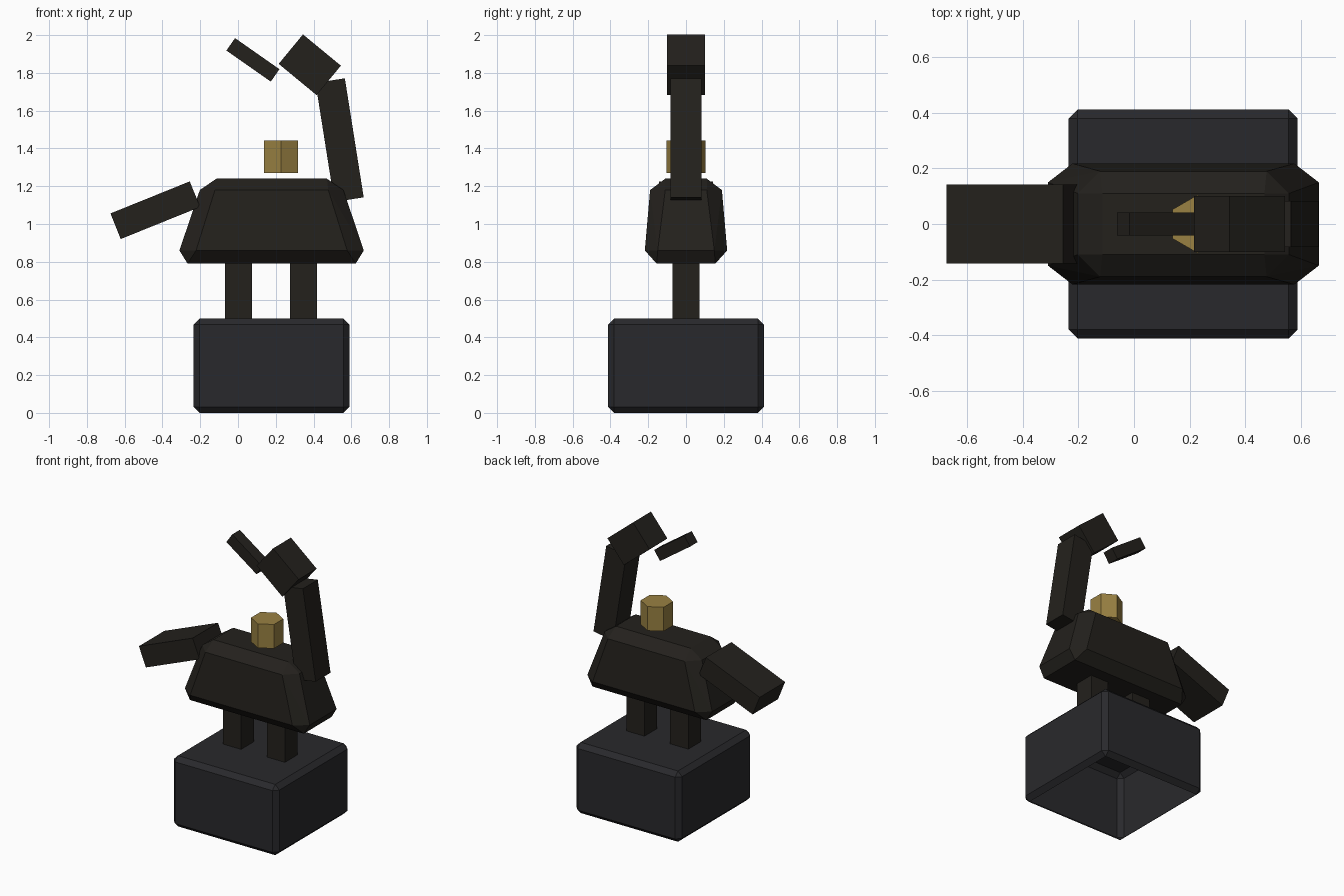
import bpy, bmesh, math
from mathutils import Vector

if "Cube" in bpy.data.objects:
    bpy.data.objects.remove(bpy.data.objects["Cube"])


def material(name, rgb):
    m = bpy.data.materials.new(name)
    m.diffuse_color = (*rgb, 1)
    m.use_nodes = True
    m.node_tree.nodes["Principled BSDF"].inputs["Base Color"].default_value = m.diffuse_color
    return m


PLINTH = material("plinth_grey", (0.022, 0.022, 0.025))
DARK = material("dark_bronze", (0.017, 0.015, 0.012))
BRASS = material("brass", (0.32, 0.22, 0.055))


def finish(bm, name, mat, loc=(0, 0, 0), tilt=0):
    bmesh.ops.recalc_face_normals(bm, faces=bm.faces)
    mesh = bpy.data.meshes.new(name)
    bm.to_mesh(mesh)
    bm.free()
    mesh.materials.append(mat)
    ob = bpy.data.objects.new(name, mesh)
    ob.location = loc
    ob.rotation_euler = (0, math.radians(tilt), 0)
    bpy.context.collection.objects.link(ob)
    return ob


def block(name, mat, size, loc, tilt=0, bevel=0, open_bottom=False):
    bm = bmesh.new()
    bmesh.ops.create_cube(bm, size=1)
    bmesh.ops.scale(bm, vec=size, verts=bm.verts)
    if bevel:
        bmesh.ops.bevel(bm, geom=bm.edges[:], offset=bevel, segments=1,
                        affect='EDGES', profile=0.5)
    bmesh.ops.recalc_face_normals(bm, faces=bm.faces)
    if open_bottom:
        low = [f for f in bm.faces if f.normal.z < -0.99]
        bmesh.ops.delete(bm, geom=low, context='FACES_ONLY')
    return finish(bm, name, mat, loc, tilt)


# hollow chamfered plinth
block("plinth", PLINTH, (0.825, 0.825, 0.5), (0.177, 0, 0.25),
      bevel=0.032, open_bottom=True)

# tapered body with chamfered edges: hull of mirrored corner points
corner_points = [
    (0.445, 0.155, 0.79), (0.488, 0.150, 0.86), (0.400, 0.218, 0.86),
    (0.380, 0.110, 1.18), (0.300, 0.190, 1.18), (0.292, 0.110, 1.24),
]
bm = bmesh.new()
for x, y, z in corner_points:
    for sx in (-1, 1):
        for sy in (-1, 1):
            bm.verts.new(Vector((0.178 + sx * x, sy * y, z)))
bmesh.ops.convex_hull(bm, input=bm.verts[:])
bmesh.ops.dissolve_limit(bm, angle_limit=math.radians(2),
                         verts=bm.verts[:], edges=bm.edges[:])
finish(bm, "body", DARK)

# legs
for name, x in (("rear_leg", 0.003), ("front_leg", 0.346)):
    block(name, DARK, (0.142, 0.142, 0.36), (x, 0, 0.65))

# tail, neck, head and beak
block("tail", DARK, (0.453, 0.284, 0.146), (-0.438, 0, 1.073), tilt=-22)
block("neck", DARK, (0.157, 0.166, 0.638), (0.538, 0, 1.444), tilt=-9)
block("head", DARK, (0.26, 0.2, 0.202), (0.38, 0, 1.843), tilt=39.5)
block("beak", DARK, (0.287, 0.084, 0.08), (0.079, 0, 1.869), tilt=35)

# floating hexagonal brass peg
bm = bmesh.new()
bmesh.ops.create_cone(bm, cap_ends=True, segments=6, radius1=0.104,
                      radius2=0.104, depth=0.17)
# put two corners on the y axis
top = max(bm.verts, key=lambda v: v.co.y).co
if abs(top.x) > 0.01:
    for v in bm.verts:
        v.co = Vector((v.co.y, v.co.x, v.co.z))
finish(bm, "peg", BRASS, (0.228, 0, 1.356))
